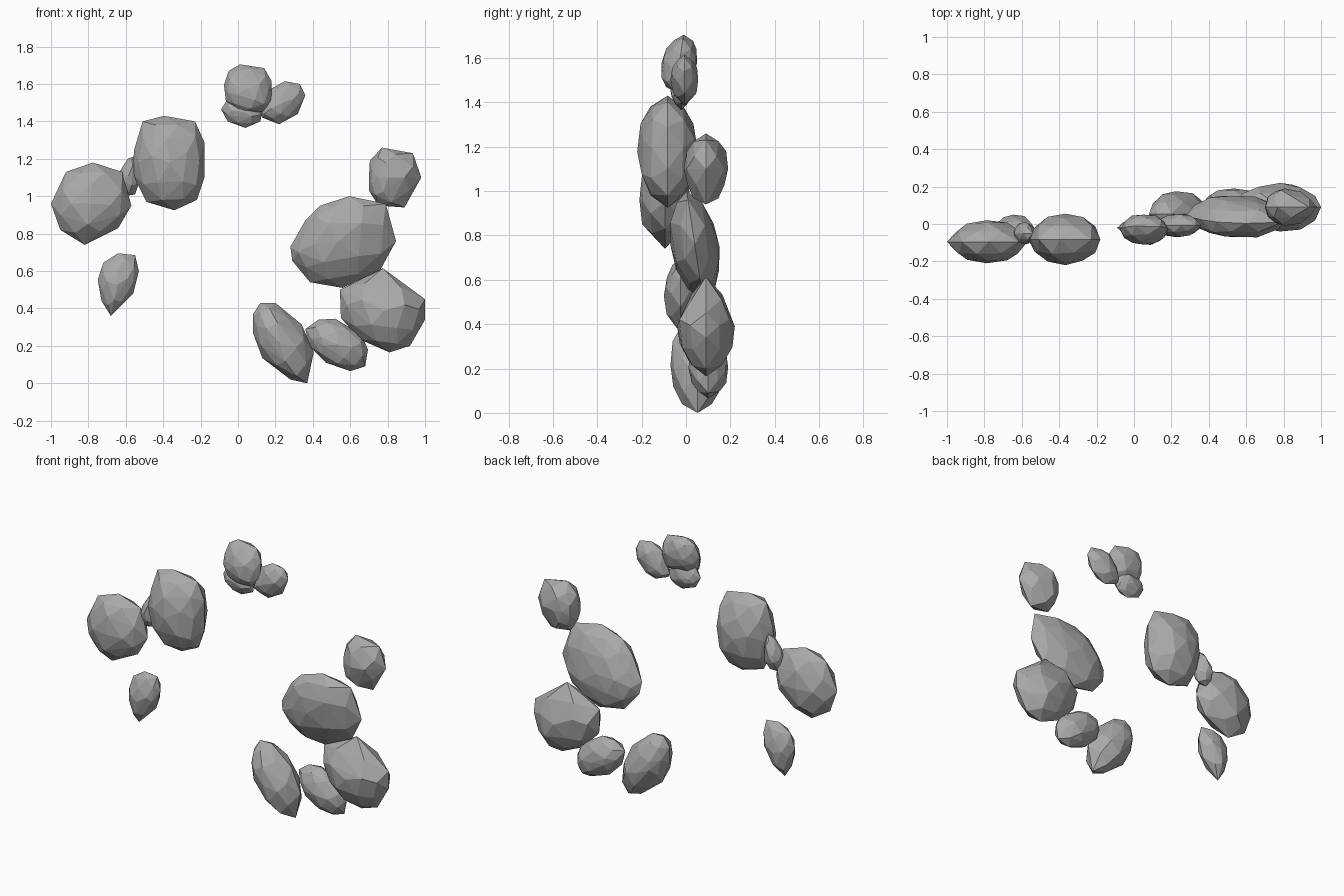
import bpy, bmesh, math, random

random.seed(4)
grey = bpy.data.materials.new("stone grey")
grey.diffuse_color = (0.4, 0.4, 0.4, 1)


def rock(name, y0, y1, outline, lean=0.0):
    """Faceted boulder: a front outline rounded off to the front and back."""
    n = len(outline)
    cx = sum(p[0] for p in outline) / n
    cz = (min(p[1] for p in outline) + max(p[1] for p in outline)) / 2
    cy, h = (y0 + y1) / 2, (y1 - y0) / 2
    mids = [((a[0] + b[0]) / 2, (a[1] + b[1]) / 2)
            for a, b in zip(outline, outline[1:] + outline[:1])]
    bm = bmesh.new()

    def ring(points, angle):
        s, d = math.cos(math.radians(angle)), math.sin(math.radians(angle))
        for x, z in points:
            j = random.uniform(-0.06, 0.06) * h if angle else 0
            dz = (z - cz) * s
            bm.verts.new((cx + (x - cx) * s, cy + d * h + j + lean * dz, cz + dz))

    ring(outline, 0)
    for side in (-1, 1):
        ring(mids, side * 31)
        ring(outline[::2], side * 60)
        bm.verts.new((cx, cy + side * h, cz))
    res = bmesh.ops.convex_hull(bm, input=bm.verts[:])
    loose = [v for v in bm.verts if not v.link_faces]
    bmesh.ops.delete(bm, geom=loose, context='VERTS')
    bmesh.ops.recalc_face_normals(bm, faces=bm.faces[:])
    me = bpy.data.meshes.new(name)
    bm.to_mesh(me)
    bm.free()
    me.materials.append(grey)
    bpy.context.collection.objects.link(bpy.data.objects.new(name, me))


# Left group
rock("left_outer_rock", -.21, .02, [(-1, .96), (-.92, 1.13), (-.775, 1.18), (-.62, 1.13),
     (-.57, .95), (-.64, .83), (-.82, .74), (-.95, .82)])
rock("left_tall_rock", -.22, .055, [(-.555, 1.25), (-.51, 1.40), (-.395, 1.43), (-.23, 1.40),
     (-.18, 1.29), (-.18, 1.10), (-.22, .98), (-.34, .925), (-.49, .97), (-.565, 1.12)])
rock("left_wedge_rock", -.11, .01, [(-.64, 1.12), (-.59, 1.20), (-.54, 1.22), (-.52, 1.1),
     (-.55, 1.01), (-.61, 1.0), (-.645, 1.04)])
rock("left_low_rock", -.1, .05, [(-.75, .555), (-.72, .645), (-.64, .695), (-.55, .685),
     (-.53, .6), (-.56, .48), (-.68, .36), (-.73, .44)])

# Bottom right group
rock("bottom_long_rock", -.07, .175, [(.08, .37), (.12, .43), (.2, .43), (.34, .315),
     (.405, .165), (.37, 0), (.28, .02), (.13, .135), (.08, .27)])
rock("bottom_small_rock", .01, .19, [(.36, .29), (.43, .34), (.52, .345), (.66, .26),
     (.695, .18), (.68, .09), (.6, .065), (.47, .11), (.38, .2)])
rock("right_low_rock", -.04, .22, [(.545, .5), (.775, .615), (1, .45), (1, .34),
     (.92, .2), (.81, .165), (.65, .235), (.55, .35)])
rock("right_big_rock", -.07, .15, [(.28, .73), (.36, .87), (.44, .95), (.595, 1.0), (.79, .96),
     (.845, .76), (.76, .605), (.56, .51), (.385, .54), (.29, .655)], lean=-.15)
rock("right_upper_rock", -.01, .19, [(.7, 1.1), (.705, 1.19), (.77, 1.26), (.935, 1.23),
     (.98, 1.1), (.89, .94), (.75, .95), (.7, 1.03)])

# Top group
rock("top_rock", -.11, .05, [(-.075, 1.595), (-.05, 1.67), (.01, 1.705), (.14, 1.685),
     (.18, 1.615), (.18, 1.51), (.13, 1.45), (.01, 1.45), (-.065, 1.51)], lean=.15)
rock("top_under_rock", -.07, .03, [(-.09, 1.465), (-.05, 1.53), (.08, 1.54), (.13, 1.46),
     (.12, 1.40), (.04, 1.365), (-.055, 1.40)])
rock("top_right_rock", -.07, .055, [(.12, 1.44), (.17, 1.57), (.25, 1.615), (.33, 1.6),
     (.36, 1.54), (.32, 1.44), (.22, 1.385), (.13, 1.42)])
